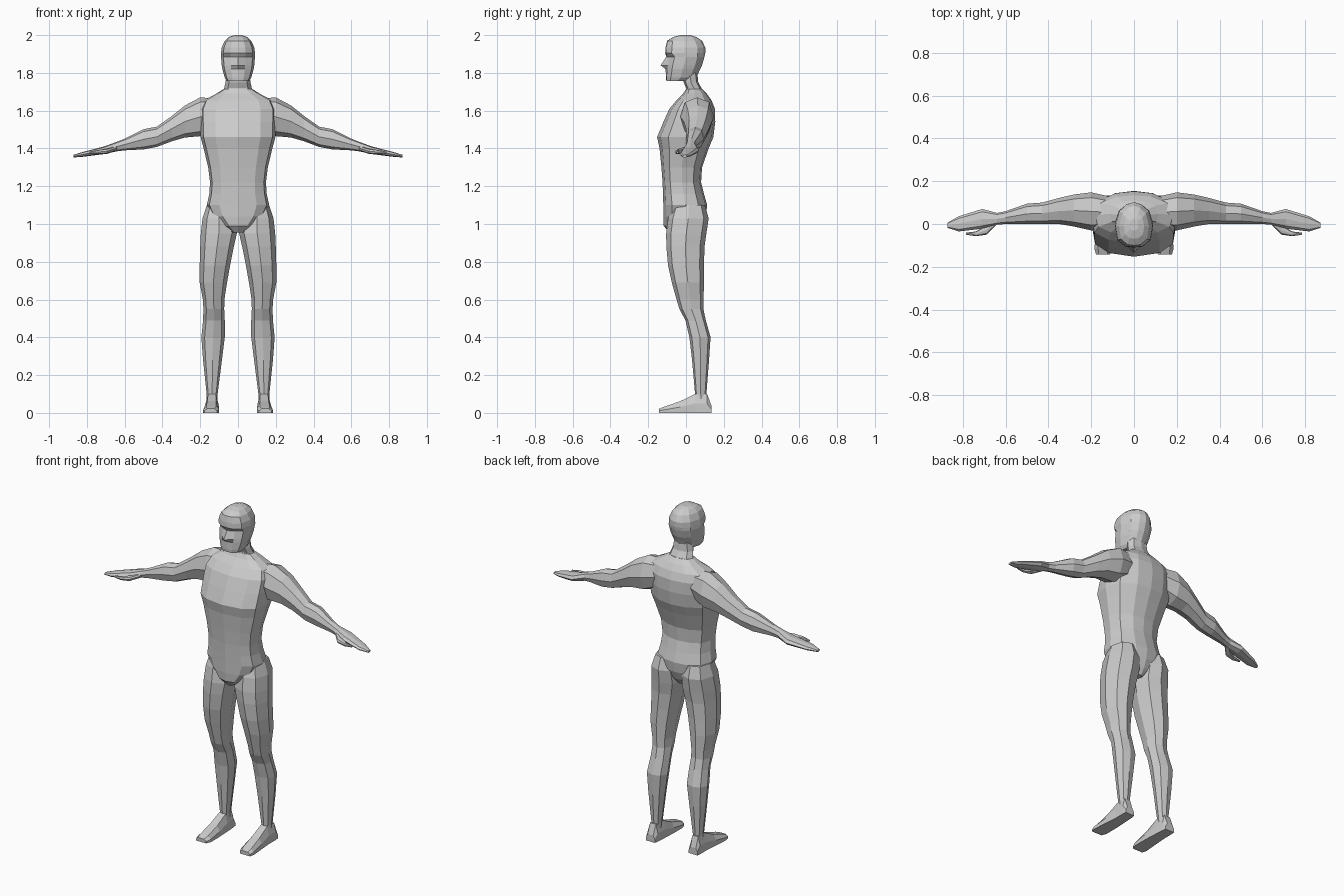
import bpy, bmesh

# Half outlines (u, v in 0..1), starting at the front middle; mirrored to full rings
def ring(half):
    return half + [(1 - u, v) for u, v in reversed(half[1:-1])]

TORSO = ring([(.5, 0), (.8, .06), (.96, .2), (1, .5), (.93, .8), (.72, .96), (.5, 1)])
HEAD = ring([(.5, 0), (.72, .02), (.93, .16), (1, .48), (.9, .8), (.7, .95), (.5, 1)])
LIMB = ring([(.5, 0), (.86, .12), (1, .5), (.86, .88), (.5, 1)])
FOOT = ring([(.5, 0), (1, 0), (1, .5), (.8, 1), (.5, 1)])


def loft(name, sections, outline, axis='z', side=1):
    """Each section: position, a0, a1, b0, b1, optional push of the front middle point."""
    bm = bmesh.new()
    rows = []
    for t, a0, a1, b0, b1, *push in sections:
        row = []
        for i, (u, v) in enumerate(outline):
            a, b = a0 + (a1 - a0) * u, b0 + (b1 - b0) * v
            if i == 0 and push:
                b -= push[0]
            p = {'z': (a, b, t), 'x': (t, a, b), 'y': (a, t, b)}[axis]
            row.append(bm.verts.new((p[0] * side, p[1], p[2])))
        rows.append(row)
    n = len(outline)
    for r0, r1 in zip(rows, rows[1:]):
        for i in range(n):
            j = (i + 1) % n
            bm.faces.new((r0[i], r0[j], r1[j], r1[i]))
    bm.faces.new(rows[0])
    bm.faces.new(rows[-1])
    bmesh.ops.recalc_face_normals(bm, faces=bm.faces[:])
    me = bpy.data.meshes.new(name)
    bm.to_mesh(me)
    bm.free()
    ob = bpy.data.objects.new(name, me)
    bpy.context.collection.objects.link(ob)
    return ob


# Torso: z, half width, front y, back y
torso = [(.955, .03, -.09, .06), (.99, .08, -.118, .085), (1.04, .135, -.12, .105),
         (1.10, .165, -.12, .112), (1.16, .152, -.122, .095), (1.22, .148, -.124, .08),
         (1.30, .158, -.13, .085), (1.40, .182, -.14, .12), (1.46, .198, -.153, .145),
         (1.54, .2, -.12, .155), (1.61, .2, -.088, .153), (1.655, .18, -.05, .135),
         (1.69, .115, -.015, .11), (1.715, .075, .0, .085)]
body = loft("body", [(z, -w, w, f, b) for z, w, f, b in torso], TORSO)

# Neck and head: z, half width, front y, back y, nose push
neck = [(1.68, .085, -.005, .1), (1.72, .073, 0, .082), (1.75, .066, -.012, .065), (1.80, .06, -.02, .06)]
parts = [loft("neck", [(z, -w, w, f, b) for z, w, f, b in neck], LIMB)]
head = [(1.758, .06, -.104, .02, 0), (1.775, .07, -.106, .055, 0), (1.82, .083, -.102, .075, .006),
        (1.84, .086, -.1, .085, .034), (1.885, .09, -.09, .098, .014), (1.905, .09, -.11, .102, 0),
        (1.935, .086, -.108, .102, 0), (1.97, .07, -.1, .085, 0), (1.99, .048, -.068, .055, 0),
        (2.0, .02, -.03, .025, 0)]
parts.append(loft("head", [(z, -w, w, f, b, p) for z, w, f, b, p in head], HEAD))

# Limbs: position followed by the two ranges of the section
leg = [(1.10, .03, .165, -.07, .1), (1.03, .012, .188, -.095, .12), (.95, .006, .197, -.105, .108),
       (.88, .022, .2, -.104, .098), (.78, .042, .203, -.095, .095), (.69, .058, .203, -.075, .095),
       (.60, .072, .186, -.05, .093), (.55, .073, .183, -.035, .092), (.49, .07, .185, -.003, .105),
       (.40, .07, .194, .018, .13), (.28, .085, .185, .032, .122), (.10, .108, .166, .048, .108),
       (.05, .11, .166, .05, .11)]
foot = [(.134, .112, .17, 0, .04), (.112, .108, .172, 0, .1), (.048, .104, .172, 0, .1),
        (-.03, .1, .178, 0, .062), (-.115, .1, .185, 0, .033), (-.142, .112, .178, 0, .022)]
arm = [(.12, -.02, .13, 1.5, 1.665), (.2, -.03, .148, 1.465, 1.67), (.28, -.012, .138, 1.458, 1.628),
       (.35, 0, .122, 1.438, 1.572), (.43, 0, .1, 1.408, 1.515), (.5, 0, .095, 1.395, 1.502),
       (.6, .0, .06, 1.39, 1.452), (.64, -.003, .052, 1.385, 1.436), (.71, -.022, .07, 1.37, 1.41),
       (.82, -.035, .036, 1.356, 1.382), (.872, -.018, .006, 1.352, 1.366)]
thumb = [(.64, 0, .03, 1.39, 1.415), (.69, -.05, -.005, 1.372, 1.4), (.74, -.057, -.035, 1.37, 1.392),
         (.785, -.05, -.04, 1.374, 1.384)]
for side, label in ((1, "left"), (-1, "right")):
    parts += [loft(label + "_leg", leg, LIMB, 'z', side),
              loft(label + "_foot", foot, FOOT, 'y', side),
              loft(label + "_arm", arm, LIMB, 'x', side),
              loft(label + "_thumb", thumb, LIMB, 'x', side)]

# Fuse every part into one skin
bpy.context.view_layer.objects.active = body
for part in parts:
    mod = body.modifiers.new(part.name, 'BOOLEAN')
    mod.operation = 'UNION'
    mod.solver = 'EXACT'
    mod.object = part
    bpy.ops.object.modifier_apply(modifier=mod.name)
    bpy.data.objects.remove(part, do_unlink=True)
